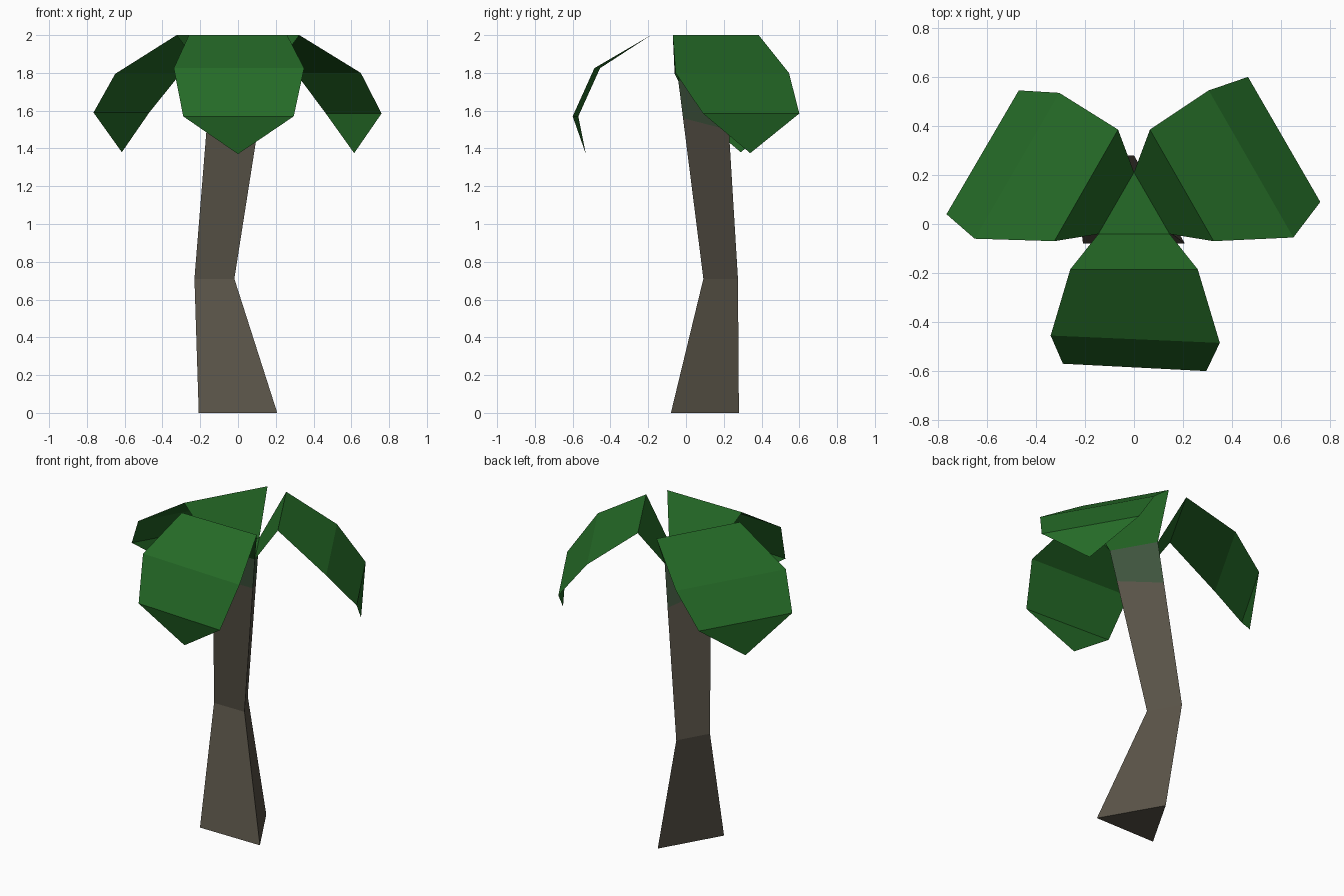
import bpy
from math import sin, cos, radians
from mathutils import Vector

cube = bpy.data.objects.get("Cube")
if cube:
    bpy.data.objects.remove(cube, do_unlink=True)


def make_material(name, rgb):
    mat = bpy.data.materials.new(name)
    mat.use_nodes = True
    mat.diffuse_color = (*rgb, 1)
    mat.node_tree.nodes["Principled BSDF"].inputs["Base Color"].default_value = (*rgb, 1)
    return mat


leaf_green = make_material("leaf green", (0.018, 0.145, 0.02))
bark_brown = make_material("bark brown", (0.1, 0.087, 0.064))
mossy_bark = make_material("mossy bark", (0.05, 0.09, 0.048))


def make_object(name, verts, faces, materials):
    mesh = bpy.data.meshes.new(name)
    mesh.from_pydata(verts, [], faces)
    for mat in materials:
        mesh.materials.append(mat)
    mesh.update()
    obj = bpy.data.objects.new(name, mesh)
    bpy.context.collection.objects.link(obj)
    return obj


def triangle_ring(x, y, z, radius):
    """Three corners: front -x, front +x, back."""
    return [Vector((x + radius * cos(radians(a)), y + radius * sin(radians(a)), z))
            for a in (210, 330, 90)]


# Bent three-sided trunk, with a mossy band below the green crown cap
base = triangle_ring(0, 0.04, 0, 0.24)
bend = triangle_ring(-0.125, 0.153, 0.71, 0.122)
crown = triangle_ring(0, 0.043, 1.76, 0.168)
moss_line = [b.lerp(c, t) for b, c, t in zip(bend, crown, (0.81, 0.81, 0.75))]
rings = [base, bend, moss_line, crown]
faces = [(2, 1, 0)]
for r in range(len(rings) - 1):
    for i in range(3):
        j = (i + 1) % 3
        faces.append((r * 3 + i, r * 3 + j, r * 3 + 3 + j, r * 3 + 3 + i))
faces.append((9, 10, 11))
trunk = make_object("trunk", [v for ring in rings for v in ring], faces,
                    [bark_brown, mossy_bark, leaf_green])
for poly in trunk.data.polygons:
    if min(poly.vertices) >= 9:
        poly.material_index = 2
    elif min(poly.vertices) >= 6:
        poly.material_index = 1


def make_leaf(name, corner, heights, rows, tip):
    """A folded sheet growing from one crown edge, with paired rows and a tip."""
    verts = [crown[corner], crown[(corner + 1) % 3]]
    for z, (left, right) in zip(heights, rows):
        verts += [(*left, z), (*right, z)]
    verts.append(tip)
    leaf_faces = [(k + 2, k + 3, k + 1, k) for k in (0, 2, 4)]
    leaf_faces.append((8, 7, 6))
    make_object(name, verts, leaf_faces, [leaf_green])


# Three drooping leaves
make_leaf("front_leaf", 0, (2, 1.825, 1.57),
          [((-0.26, -0.185), (0.26, -0.185)),
           ((-0.34, -0.455), (0.35, -0.485)),
           ((-0.29, -0.57), (0.295, -0.6))], (0, -0.53, 1.37))
make_leaf("left_leaf", 1, (2, 1.8, 1.585),
          [((0.325, -0.07), (0.065, 0.385)),
           ((0.65, -0.055), (0.305, 0.545)),
           ((0.76, 0.09), (0.465, 0.6))], (0.615, 0.34, 1.375))
make_leaf("right_leaf", 2, (2, 1.795, 1.59),
          [((-0.065, 0.385), (-0.325, -0.07)),
           ((-0.305, 0.535), (-0.65, -0.06)),
           ((-0.47, 0.545), (-0.765, 0.04))], (-0.615, 0.29, 1.38))
